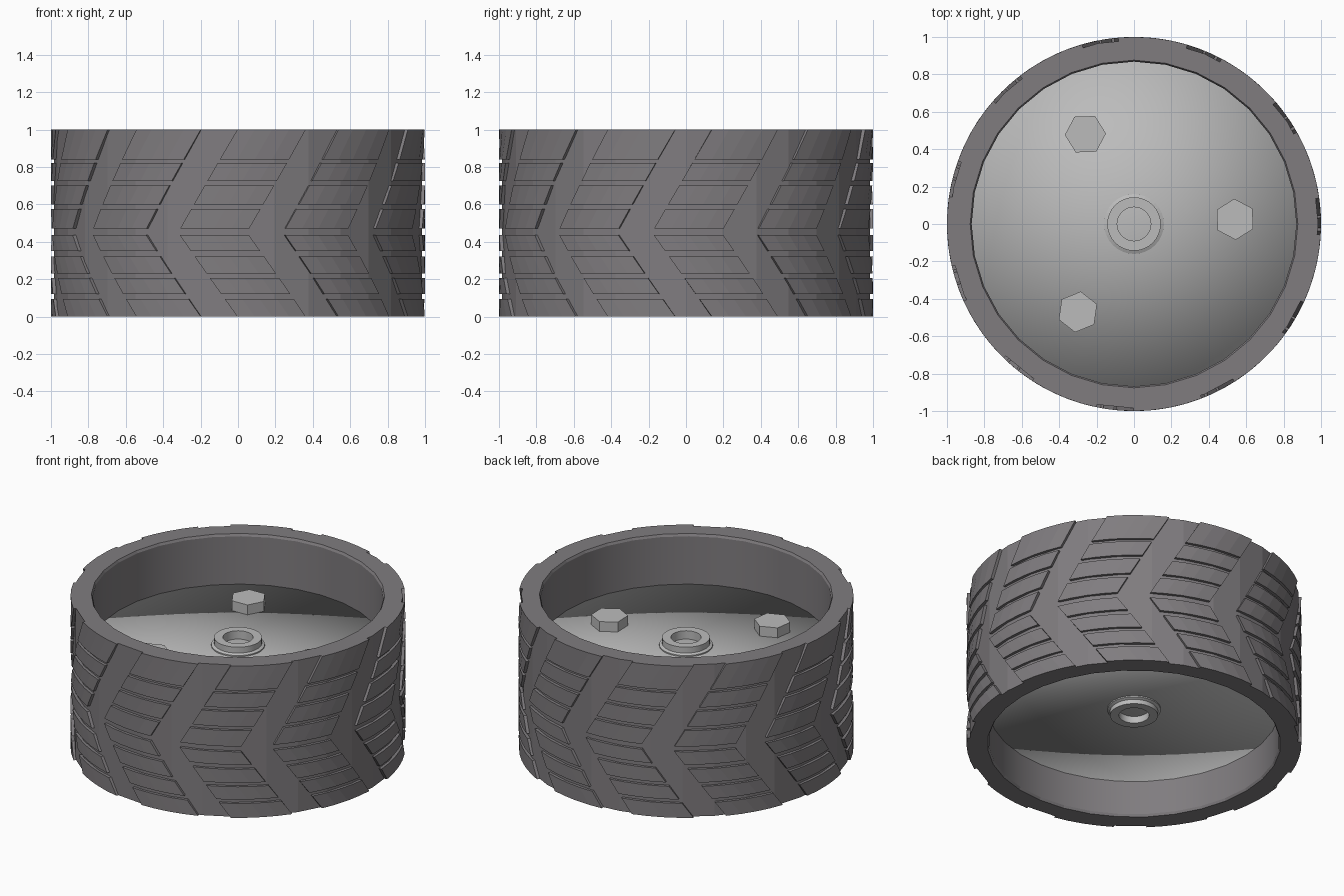
import bpy, bmesh, math
from math import sin, cos, pi, radians

if "Cube" in bpy.data.objects:
    bpy.data.objects.remove(bpy.data.objects["Cube"])


def material(name, rgb):
    m = bpy.data.materials.new(name)
    m.diffuse_color = (*rgb, 1)
    m.use_nodes = True
    m.node_tree.nodes["Principled BSDF"].inputs["Base Color"].default_value = m.diffuse_color
    return m


RUBBER = material("dark_rubber", (0.215, 0.203, 0.213))
METAL = material("grey_metal", (0.5, 0.5, 0.5))


def finish(name, bm, mat, loc=(0, 0, 0)):
    bmesh.ops.recalc_face_normals(bm, faces=bm.faces)
    me = bpy.data.meshes.new(name)
    bm.to_mesh(me)
    bm.free()
    me.materials.append(mat)
    ob = bpy.data.objects.new(name, me)
    ob.location = loc
    bpy.context.collection.objects.link(ob)
    return ob


def lathe(name, profile, mat, n=32, closed=True, smooth=None):
    """Revolve (radius, z) points; r = 0 points become single poles."""
    bm = bmesh.new()
    rings = []
    for r, z in profile:
        if r == 0:
            rings.append([bm.verts.new((0, 0, z))] * n)
        else:
            rings.append([bm.verts.new((r * cos(2 * pi * i / n), r * sin(2 * pi * i / n), z))
                          for i in range(n)])
    for k in range(len(rings) if closed else len(rings) - 1):
        a, b = rings[k], rings[(k + 1) % len(rings)]
        for i in range(n):
            j = (i + 1) % n
            f = bm.faces.new(list(dict.fromkeys((a[i], a[j], b[j], b[i]))))
            f.smooth = smooth is not None and k in smooth
    return finish(name, bm, mat)


# tyre carcass: tread floor outside, smooth inner wall with tiny chamfers
lathe("tyre", [(0.876, 0), (0.985, 0), (0.985, 1), (0.876, 1), (0.868, 0.985), (0.868, 0.015)],
      RUBBER, smooth={4})

# tread blocks: chevron columns cut into rows
ROWS = [(0, 0.095), (0.12, 0.205), (0.23, 0.32), (0.35, 0.435),
        (0.47, 0.575), (0.6, 0.70), (0.725, 0.82), (0.84, 1)]
COLUMNS, STEPS, CHANNEL, START, SWEEP, APEX = 11, 4, 11.3, -11.5, -18.5, 0.45
PITCH = 360 / COLUMNS


def chevron(z):
    span = APEX if z < APEX else 1 - APEX
    return SWEEP * (1 - abs(z - APEX) / span)


bm = bmesh.new()
for c in range(COLUMNS):
    for z0, z1 in ROWS:
        sections = []
        for s in range(STEPS + 1):
            a = START + c * PITCH + CHANNEL + (PITCH - CHANNEL) * s / STEPS
            sec = []
            for r, z in ((0.97, z0), (1, z0), (1, z1), (0.97, z1)):
                t = radians(a + chevron(z))
                sec.append(bm.verts.new((r * sin(t), -r * cos(t), z)))
            sections.append(sec)
        for p, q in zip(sections, sections[1:]):
            for k in range(4):
                m = (k + 1) % 4
                bm.faces.new((p[k], p[m], q[m], q[k]))
        bm.faces.new(sections[0])
        bm.faces.new(sections[-1])
finish("tread_blocks", bm, RUBBER)

# wheel disc, smooth over its edge
LOW, HIGH = 0.24, 0.67
lathe("wheel_disc", [(0, LOW), (0.872, LOW), (0.872, HIGH), (0, HIGH)], METAL,
      closed=False, smooth={0, 1, 2})

# hub rings on both sides
for name, base, d in (("hub_top", HIGH, 1), ("hub_bottom", LOW, -1)):
    prof = [(0.09, -0.01), (0.16, -0.01), (0.16, 0.008), (0.143, 0.016), (0.143, 0.055), (0.09, 0.055)]
    if d < 0:
        prof = [(r, min(z, 0.045)) for r, z in prof]
    lathe(name, [(r, base + d * z) for r, z in prof], METAL, smooth={1, 3, 5})

# hexagonal bolts
for i, (x, y, turn) in enumerate([(0.54, 0.025, 32), (-0.26, 0.48, 2), (-0.30, -0.47, 22)]):
    bm = bmesh.new()
    bmesh.ops.create_cone(bm, cap_ends=True, segments=6, radius1=0.11, radius2=0.11, depth=0.08)
    for v in bm.verts:
        v.co.z += HIGH + 0.025
    ob = finish("bolt_%d" % (i + 1), bm, METAL, (x, y, 0))
    # first vertex of the cone lies on +y, so hexagon symmetry makes 30 degrees the x direction
    ob.rotation_euler.z = radians(turn - 30)
